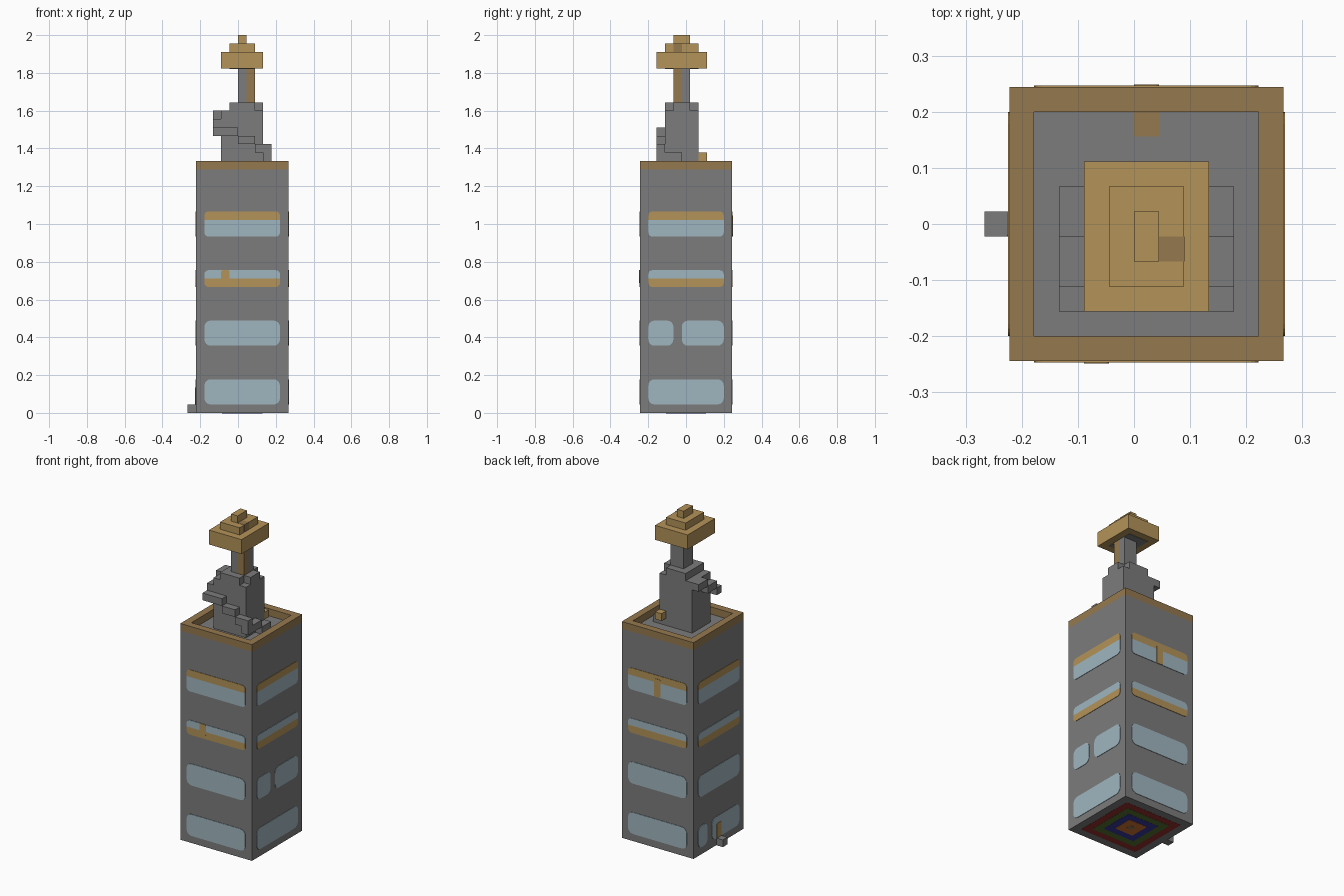
import bpy, bmesh, math
from mathutils import Matrix, Vector

if "Cube" in bpy.data.objects:
    bpy.data.objects.remove(bpy.data.objects["Cube"], do_unlink=True)

U = 2 / 45  # size of one block


def material(name, r, g, b):
    lin = [(c / 255 / 12.92) if c < 11 else ((c / 255 + 0.055) / 1.055) ** 2.4 for c in (r, g, b)]
    m = bpy.data.materials.new(name)
    m.use_nodes = True
    m.diffuse_color = (*lin, 1)
    m.node_tree.nodes["Principled BSDF"].inputs["Base Color"].default_value = (*lin, 1)
    return m


STONE = material("stone_grey", 124, 124, 124)
GOLD = material("light_tan", 180, 147, 89)
BRONZE = material("dark_tan", 149, 121, 79)
GLASS = material("pale_glass", 160, 182, 191)
RED = material("dark_red", 150, 45, 45)
GREEN = material("olive_green", 85, 110, 45)
BLUE = material("deep_blue", 55, 55, 160)
ORANGE = material("orange", 205, 115, 50)


def finish(name, bm, *mats):
    bmesh.ops.recalc_face_normals(bm, faces=bm.faces)
    me = bpy.data.meshes.new(name)
    bm.to_mesh(me)
    bm.free()
    for m in mats:
        me.materials.append(m)
    ob = bpy.data.objects.new(name, me)
    bpy.context.collection.objects.link(ob)
    return ob


def blocks(name, mat, *boxes):
    """One object from boxes given as (x0, x1, y0, y1, z0, z1) in blocks."""
    bm = bmesh.new()
    for x0, x1, y0, y1, z0, z1 in boxes:
        size = Matrix.Diagonal((x1 - x0, y1 - y0, z1 - z0, 1))
        mid = Matrix.Translation(((x0 + x1) / 2, (y0 + y1) / 2, (z0 + z1) / 2))
        bmesh.ops.create_cube(bm, size=1, matrix=Matrix.Scale(U, 4) @ mid @ size)
    return finish(name, bm, mat)


def panel(name, turn, s0, s1, z0, z1, mats, split=None, radius=0.75, proud=0.06):
    """Thin rounded plate on a tower wall; mats[1] is used above the split."""
    bm = bmesh.new()
    ring = []
    corners = ((s1 - radius, z1 - radius), (s0 + radius, z1 - radius),
               (s0 + radius, z0 + radius), (s1 - radius, z0 + radius))
    for q, (cs, cz) in enumerate(corners):
        for k in range(5 if radius else 1):
            a = math.pi / 2 * (q + k / 4)
            ring.append(bm.verts.new((cs + radius * math.cos(a), -5.5 - proud, cz + radius * math.sin(a))))
    face = bm.faces.new(ring)
    back = bmesh.ops.extrude_face_region(bm, geom=[face])
    for v in (g for g in back["geom"] if isinstance(g, bmesh.types.BMVert)):
        v.co.y = -5.45
    if split is not None:
        geom = bm.verts[:] + bm.edges[:] + bm.faces[:]
        bmesh.ops.bisect_plane(bm, geom=geom, plane_co=(0, 0, split), plane_no=(0, 0, 1))
        for f in bm.faces:
            f.material_index = int(f.calc_center_median().z > split)
    place = Matrix.Scale(U, 4) @ Matrix.Translation((0.5, 0, 0)) @ Matrix.Rotation(turn * math.pi / 2, 4, 'Z')
    bm.transform(place)
    return finish(name, bm, *mats)


# Tower, rim and doorstep
blocks("tower_body", STONE, (-5, 6, -5.5, 5.5, 0, 29))
blocks("roof_rim", BRONZE,
       (-5, 6, -5.5, -4.5, 29, 30), (-5, 6, 4.5, 5.5, 29, 30),
       (-5, -4, -4.5, 4.5, 29, 30), (5, 6, -4.5, 4.5, 29, 30))
blocks("doorstep", STONE, (-6, -5, -0.5, 0.5, 0, 1))
blocks("roof_patch", BRONZE, (0, 1, 3.5, 4.5, 29, 29.06))

# Windows: front, +x side, back, -x side
FULL = [(-4.5, 4.5)]
low_row = {3: [(-4.5, -2.5), (-1.5, 4.5)]}
second_row = {1: [(-4.5, -1.5), (-0.5, 4.5)]}
for turn, side in enumerate(("front", "left", "back", "right")):
    for s0, s1 in low_row.get(turn, FULL):
        panel(side + "_ground_window", turn, s0, s1, 1, 4, [GLASS])
    for s0, s1 in second_row.get(turn, FULL):
        panel(side + "_second_window", turn, s0, s1, 8, 11, [GLASS])
    panel(side + "_third_window", turn, -4.5, 4.5, 15, 17, [GOLD, GLASS], split=16, radius=0.5)
    panel(side + "_fourth_window", turn, -4.5, 4.5, 21, 24, [GLASS, GOLD], split=23, radius=0.5)
panel("front_window_post", 0, -2.5, -1.5, 15.5, 17, [GOLD], radius=0.2, proud=0.1)
panel("back_window_post", 2, -0.5, 0.5, 21, 23.5, [GOLD], radius=0.2, proud=0.1)
panel("door_strip", 3, -0.5, 0.5, 1, 3, [GOLD], radius=0.1, proud=0.1)

# Nested squares painted on the underside
squares = (("red", RED, 4.4), ("green", GREEN, 3.4), ("blue", BLUE, 2.4),
           ("orange", ORANGE, 1.4), ("centre", BRONZE, 0.4))
for i, (label, mat, h) in enumerate(squares):
    blocks("underside_" + label, mat, (0.5 - h, 0.5 + h, -h, h, -0.02 * (i + 1), 0.01))

# Rocky core on the roof
blocks("rock_core", STONE,
       (-2, 3, -2.5, 1.5, 29, 36),
       (-1, 2, -2.5, 1.5, 36, 37),
       (2, 3, -1.5, 0.5, 36, 37))

# Stepped ledge winding down round the core
blocks("winding_ledge", STONE,
       (-3, -2, -0.5, 1.5, 35, 36),
       (-3, -2, -2.5, -0.5, 34, 35),
       (-3, 0, -3.5, -2.5, 33, 34),
       (0, 2, -3.5, -2.5, 32, 33),
       (2, 4, -3.5, -2.5, 31, 32),
       (3, 4, -3.5, -2.5, 30, 31),
       (3, 4, -2.5, -0.5, 30, 31),
       (3, 4, -0.5, 1.5, 29, 30))
blocks("back_knob", GOLD, (2, 3, 1.5, 2.5, 30, 31))

# Mast
blocks("mast", STONE, (0, 1, -1.5, 0.5, 37, 41), (1, 2, -0.5, 0.5, 37, 41))
blocks("mast_strip", BRONZE, (1, 2, -1.5, -0.5, 37, 41))

# Stepped cap
blocks("cap", GOLD,
       (-2, 3, -3.5, 2.5, 41, 43),
       (-1, 2, -2.5, 1.5, 43, 44),
       (0, 1, -1.5, 0.5, 44, 45))
blocks("cap_inlay", BRONZE, (1, 2.03, -1.5, -0.5, 43.01, 44.03))
blocks("cap_underside", STONE, (-1, 2, -2.5, 1.5, 40.94, 41.01))
